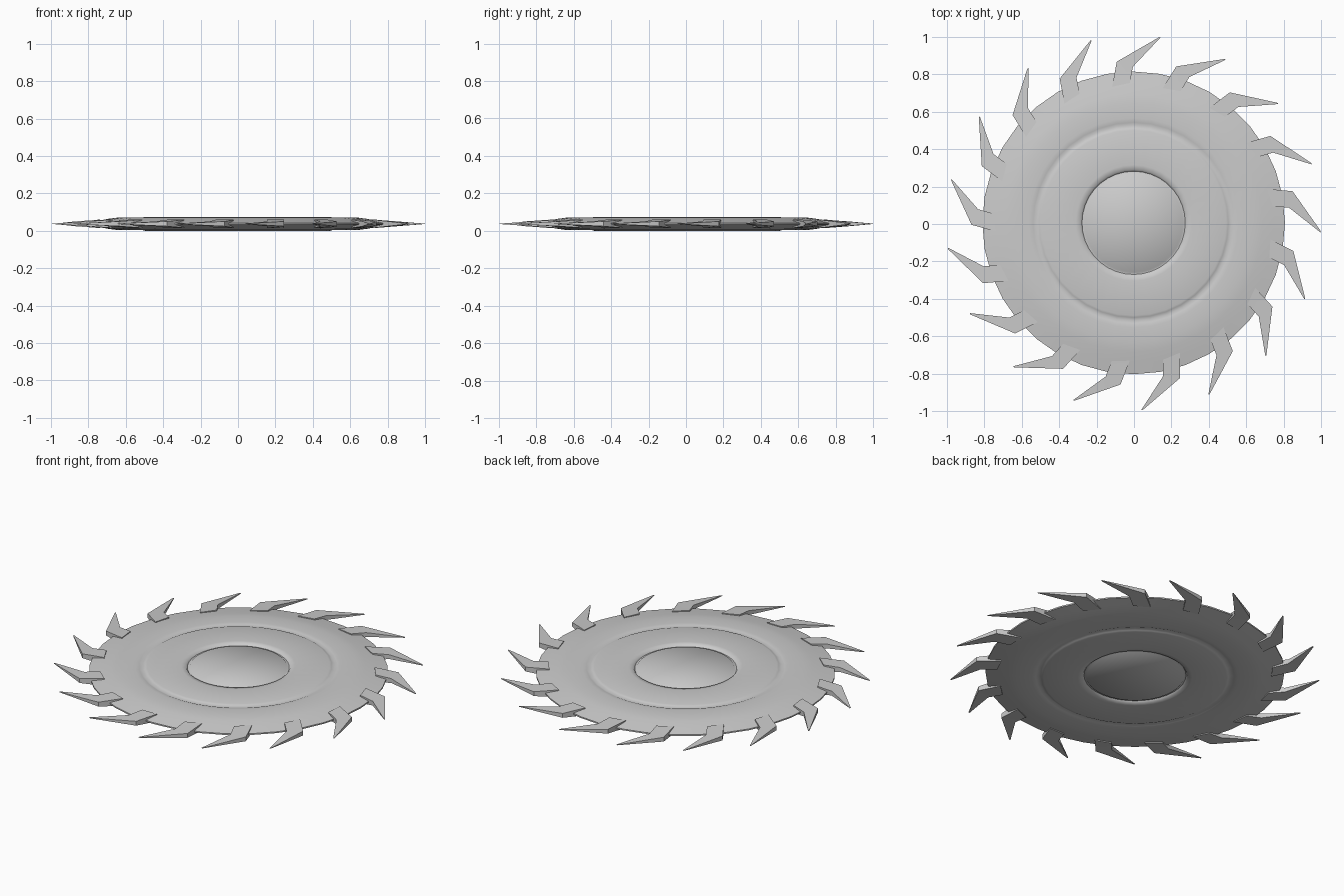
import bpy, bmesh, math

if "Cube" in bpy.data.objects:
    bpy.data.objects.remove(bpy.data.objects["Cube"])

ZC = 0.0375            # middle plane of the blade
CX, CY = -0.002, 0.006
SIDES = 36
TEETH = 17


def finish(name, bm, angle):
    bmesh.ops.remove_doubles(bm, verts=bm.verts, dist=1e-5)
    bmesh.ops.recalc_face_normals(bm, faces=bm.faces)
    me = bpy.data.meshes.new(name)
    bm.to_mesh(me)
    bm.free()
    ob = bpy.data.objects.new(name, me)
    bpy.context.collection.objects.link(ob)
    ob.location = (CX, CY, ZC)
    bpy.ops.object.select_all(action='DESELECT')
    ob.select_set(True)
    bpy.context.view_layer.objects.active = ob
    bpy.ops.object.shade_smooth_by_angle(angle=math.radians(angle))
    return ob


def lathe(name, half, angle=50):
    """Spin a half profile (radius, height) mirrored below the middle plane."""
    prof = half + [(r, -h) for r, h in reversed(half)]
    bm = bmesh.new()
    rings = []
    for i in range(SIDES):
        a = 2 * math.pi * i / SIDES
        rings.append([bm.verts.new((r * math.cos(a), r * math.sin(a), h)) for r, h in prof])
    for i in range(SIDES):
        p, q = rings[i], rings[(i + 1) % SIDES]
        for j in range(len(prof) - 1):
            if prof[j][0] == 0 == prof[j + 1][0]:
                continue
            vs = [p[j], q[j], q[j + 1], p[j + 1]]
            if prof[j][0] == 0:
                vs = [p[j], q[j + 1], p[j + 1]]
            elif prof[j + 1][0] == 0:
                vs = [p[j], q[j], p[j + 1]]
            bm.faces.new(vs)
    return finish(name, bm, angle)


# one continuous disc: hub, narrow groove, raised ring, groove, tapered outer plate
lathe("blade_disc", [
    (0, 0.030), (0.262, 0.030), (0.268, 0.024), (0.276, 0.024), (0.284, 0.035),
    (0.31, 0.0375), (0.495, 0.0375), (0.506, 0.034), (0.522, 0.026), (0.537, 0.032),
    (0.56, 0.0335), (0.64, 0.0335), (0.69, 0.027), (0.75, 0.0155), (0.809, 0.004)])

# hooked teeth around the rim: (left point, right point, half thickness)
SECTIONS = [((-0.115, 0.728), (-0.020, 0.748), 0.022),
            ((-0.090, 0.862), (-0.004, 0.835), 0.013),
            ((0.137, 0.993), (0.143, 0.990), 0.0012)]
bm = bmesh.new()
for k in range(TEETH):
    a = -2 * math.pi * k / TEETH
    c, s = math.cos(a), math.sin(a)
    loops = []
    for l, r, h in SECTIONS:
        pts = [(l, h), (r, h), (r, -h), (l, -h)]
        loops.append([bm.verts.new((x * c - y * s, x * s + y * c, z)) for (x, y), z in pts])
    for p, q in zip(loops, loops[1:]):
        for j in range(4):
            n = (j + 1) % 4
            bm.faces.new((p[j], p[n], q[n], q[j]))
    bm.faces.new(loops[0])
    bm.faces.new(loops[-1])
finish("saw_teeth", bm, 40)
